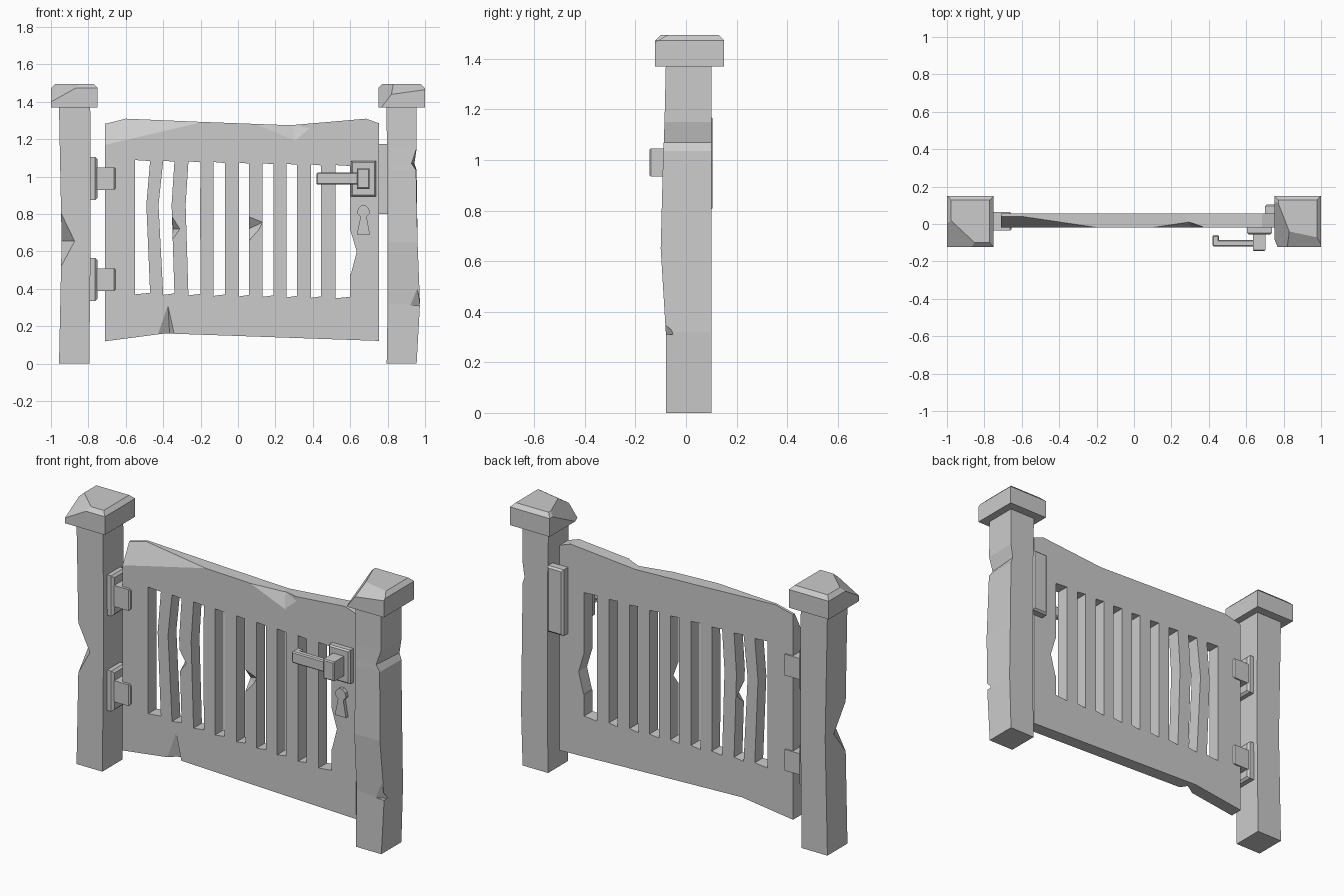
import bpy, bmesh
from mathutils import Vector

cube = bpy.data.objects.get("Cube")
if cube:
    bpy.data.objects.remove(cube, do_unlink=True)

grey = bpy.data.materials.new("plain grey")
grey.use_nodes = True
GREY = (0.6, 0.6, 0.6, 1)
grey.diffuse_color = GREY
grey.node_tree.nodes["Principled BSDF"].inputs["Base Color"].default_value = GREY


def finish(name, bm):
    bmesh.ops.recalc_face_normals(bm, faces=bm.faces)
    mesh = bpy.data.meshes.new(name)
    bm.to_mesh(mesh)
    bm.free()
    mesh.materials.append(grey)
    obj = bpy.data.objects.new(name, mesh)
    bpy.context.collection.objects.link(obj)
    return obj


def prism(name, outline, y0, y1):
    """Front outline (x, z) extruded along y."""
    bm = bmesh.new()
    face = bm.faces.new([bm.verts.new((x, y0, z)) for x, z in outline])
    new = bmesh.ops.extrude_face_region(bm, geom=[face])["geom"]
    verts = [v for v in new if isinstance(v, bmesh.types.BMVert)]
    bmesh.ops.translate(bm, verts=verts, vec=(0, y1 - y0, 0))
    return finish(name, bm)


def block(name, xs, ys, zs, bevel=0.0, edge_rule=None):
    bm = bmesh.new()
    bmesh.ops.create_cube(bm, size=1)
    for v in bm.verts:
        v.co = [r[0] if c < 0 else r[1] for c, r in zip(v.co, (xs, ys, zs))]
    if bevel:
        edges = [e for e in bm.edges if edge_rule is None or
                 all(edge_rule(v.co) for v in e.verts)]
        bmesh.ops.bevel(bm, geom=edges, offset=bevel, segments=1, affect='EDGES')
    return finish(name, bm)


def hull(name, points):
    bm = bmesh.new()
    for p in points:
        bm.verts.new(p)
    bmesh.ops.convex_hull(bm, input=bm.verts)
    return finish(name, bm)


def subtract(obj, cutter):
    mod = obj.modifiers.new("cut", 'BOOLEAN')
    mod.operation, mod.solver, mod.object = 'DIFFERENCE', 'EXACT', cutter
    bpy.context.view_layer.objects.active = obj
    bpy.ops.object.modifier_apply(modifier=mod.name)
    bpy.data.objects.remove(cutter, do_unlink=True)


def slice_off(obj, a, b, c):
    """Cut away what lies above the plane through three points."""
    a, b, c = map(Vector, (a, b, c))
    n = (b - a).cross(c - a)
    n = n if n.z > 0 else -n
    bm = bmesh.new()
    bm.from_mesh(obj.data)
    res = bmesh.ops.bisect_plane(bm, geom=bm.verts[:] + bm.edges[:] + bm.faces[:],
                                 plane_co=a, plane_no=n, clear_outer=True)
    edges = [g for g in res["geom_cut"] if isinstance(g, bmesh.types.BMEdge)]
    bmesh.ops.holes_fill(bm, edges=[e for e in edges if e.is_boundary])
    bmesh.ops.recalc_face_normals(bm, faces=bm.faces)
    bm.to_mesh(obj.data)
    bm.free()


def post(name, rings):
    """Loft of four-cornered rings: z, left, right front, right back, front."""
    bm = bmesh.new()
    loops = [[bm.verts.new(p) for p in ((l, f, z), (rf, f, z), (rb, 0.1, z), (l, 0.1, z))]
             for z, l, rf, rb, f in rings]
    bm.faces.new(loops[0])
    bm.faces.new(loops[-1])
    for lo, hi in zip(loops, loops[1:]):
        for i in range(4):
            j = (i + 1) % 4
            bm.faces.new((lo[i], lo[j], hi[j], hi[i]))
    return finish(name, bm)


# Posts with chipped corners
right_post = post("right_post", [
    (0, -0.957, -0.795, -0.795, -0.08), (0.655, -0.943, -0.788, -0.788, -0.08),
    (1.37, -0.957, -0.79, -0.79, -0.08)])
subtract(right_post, hull("notch", [
    (-0.945, -0.085, 0.81), (-0.87, -0.085, 0.655), (-0.948, -0.085, 0.51),
    (-0.948, 0.03, 0.655), (-1.02, -0.085, 0.86), (-1.02, -0.085, 0.48),
    (-1.02, 0.04, 0.655), (-0.95, -0.15, 0.655)]))
left_post = post("left_post", [
    (0, 0.795, 0.955, 0.955, -0.08), (0.32, 0.80, 0.973, 0.965, -0.08),
    (0.65, 0.80, 0.96, 0.96, -0.10), (1.035, 0.80, 0.952, 0.955, -0.09),
    (1.07, 0.80, 0.928, 0.943, -0.088), (1.15, 0.797, 0.955, 0.955, -0.085),
    (1.37, 0.793, 0.955, 0.955, -0.08)])
subtract(left_post, hull("notch", [
    (0.90, -0.09, 0.31), (0.975, -0.05, 0.31), (0.955, -0.092, 0.42), (1, -0.15, 0.31)]))

# Post caps with a chamfered top and broken corners
caps = [block(side + "_post_cap", xs, (-0.122, 0.15), (1.37, 1.495), 0.022,
              lambda co: co.z > 1.4)
        for side, xs in (("right", (-1, -0.75)), ("left", (0.75, 1)))]
slice_off(caps[0], (-1, -0.122, 1.40), (-0.87, -0.122, 1.472), (-1, 0.0, 1.472))
slice_off(caps[1], (0.82, -0.122, 1.44), (0.83, -0.04, 1.495), (0.76, 0.14, 1.495))
slice_off(caps[1], (0.82, -0.122, 1.44), (1, -0.122, 1.465), (0.83, -0.04, 1.495))

# Gate panel
gate = prism("gate_panel", [
    (-0.71, 0.12), (-0.39, 0.162), (0.755, 0.122), (0.755, 1.285), (0.685, 1.31),
    (0.28, 1.275), (-0.2, 1.293), (-0.6, 1.31), (-0.71, 1.283)], -0.02, 0.055)
slice_off(gate, (-0.71, -0.02, 1.17), (-0.2, -0.02, 1.29), (-0.68, 0.045, 1.3))

# Slots between the bars: left end and middle, right end and middle
slots = [(-0.55, -0.55, -0.47, -0.49), (-0.40, -0.425, -0.34, -0.355),
         (-0.265, -0.28, -0.20, -0.203), (-0.13, -0.13, -0.07, -0.07),
         (0.005, 0.005, 0.06, 0.06), (0.13, 0.13, 0.19, 0.19),
         (0.26, 0.26, 0.315, 0.315), (0.39, 0.39, 0.445, 0.445),
         (0.52, 0.52, 0.60, 0.60)]
for l, lm, r, rm in slots:
    top, low = 1.075 - 0.025 * l, 0.36 - 0.02 * l
    subtract(gate, prism("slot", [(l, low), (r, low + 0.008), (rm, 0.85),
                                  (r, top - 0.005), (l, top), (lm, 0.85)], -0.1, 0.1))

# Chips broken out of the panel and bars
chips = [
    [(0.05, -0.025, 1.287), (0.31, -0.025, 1.18), (0.395, -0.025, 1.255),
     (0.29, 0.012, 1.28), (0.3, -0.06, 1.36), (0.06, -0.06, 1.36), (0.29, 0.012, 1.36)],
    [(-0.43, -0.021, 0.157), (-0.34, -0.021, 0.157), (-0.375, -0.021, 0.315),
     (-0.365, 0.02, 0.15), (-0.43, -0.03, 0.1), (-0.34, -0.03, 0.1), (-0.365, 0.02, 0.1)],
    [(-0.362, -0.03, 0.81), (-0.305, -0.03, 0.72), (-0.362, -0.03, 0.64),
     (-0.345, 0.04, 0.72), (-0.39, 0.04, 0.72)],
    [(0.055, -0.03, 0.80), (0.12, -0.025, 0.72), (0.055, -0.03, 0.64),
     (0.055, 0.03, 0.72), (0.14, -0.025, 0.76)],
    [(x, y, z) for y in (-0.1, 0.1)
     for x, z in ((0.58, 0.72), (0.602, 0.71), (0.635, 0.60), (0.604, 0.48), (0.58, 0.47))]]
for points in chips:
    subtract(gate, hull("chip", points))

# Hinges
for name, z in (("lower", 0.45), ("upper", 0.99)):
    block(name + "_hinge_plate", (-0.81, -0.752), (-0.045, 0.07),
          (z - 0.115, z + 0.115), 0.012, lambda co: co.x > -0.77)
    block(name + "_hinge_block", (-0.76, -0.655), (-0.035, 0.063),
          (z - 0.06, z + 0.06), 0.008, lambda co: co.x > -0.7)

# Strike plate behind the free edge
block("strike_plate", (0.70, 0.80), (0.057, 0.105), (0.80, 1.175), 0.01,
      lambda co: co.y > 0.1)

# Lock: plate, knob, lever and keyhole
block("lock_plate", (0.605, 0.738), (-0.055, -0.018), (0.893, 1.085), 0.008,
      lambda co: co.y < -0.05)
block("handle_knob", (0.635, 0.703), (-0.145, -0.05), (0.935, 1.045), 0.006,
      lambda co: co.y < -0.1)
block("handle_lever", (0.42, 0.645), (-0.12, -0.085), (0.957, 1.022), 0.006)
block("handle_tip", (0.42, 0.455), (-0.1, -0.06), (0.957, 1.022), 0.006)
prism("keyhole", [
    (0.655, 0.785), (0.635, 0.69), (0.705, 0.69), (0.688, 0.785), (0.705, 0.805),
    (0.7, 0.83), (0.682, 0.847), (0.66, 0.847), (0.642, 0.83), (0.637, 0.805)],
    -0.04, -0.018)
